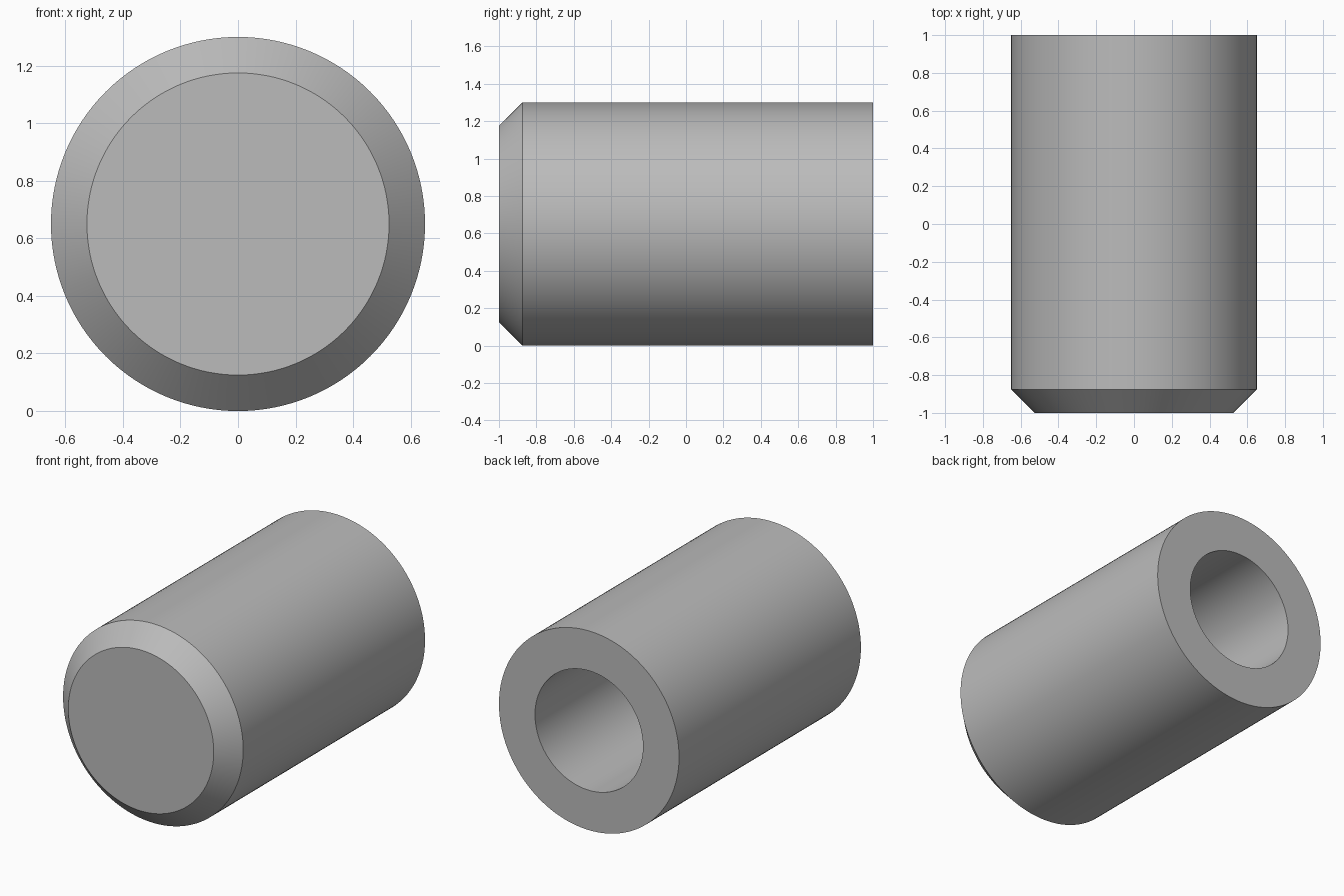
import bpy, bmesh, math
from mathutils import Matrix, Vector

if "Cube" in bpy.data.objects:
    bpy.data.objects.remove(bpy.data.objects["Cube"])

SIDES = 128
RADIUS = 0.65

# Plain grey metal
grey = bpy.data.materials.new("grey metal")
grey.diffuse_color = (0.5, 0.5, 0.5, 1)
grey.use_nodes = True
grey.node_tree.nodes["Principled BSDF"].inputs["Base Color"].default_value = grey.diffuse_color

# Half profile (radius, y): front cap, chamfer, outer wall, rear rim, blind bore
profile = [(0, -1), (0.525, -1), (RADIUS, -0.875), (RADIUS, 1),
           (0.39, 1), (0.39, -0.4), (0, -0.4)]

# Turn the profile around the lengthwise axis
bm = bmesh.new()
verts = [bm.verts.new((r, y, 0)) for r, y in profile]
edges = [bm.edges.new(pair) for pair in zip(verts, verts[1:])]
bmesh.ops.spin(bm, geom=verts + edges, cent=(0, 0, 0), axis=(0, 1, 0),
               angle=math.tau, steps=SIDES, use_duplicate=False)
bmesh.ops.remove_doubles(bm, verts=bm.verts, dist=1e-4)
bmesh.ops.recalc_face_normals(bm, faces=bm.faces)

# Merge the flat fans into clean caps
bmesh.ops.dissolve_limit(bm, angle_limit=math.radians(0.5),
                         verts=bm.verts, edges=bm.edges)
bmesh.ops.transform(bm, matrix=Matrix.Translation(Vector((0, 0, RADIUS))), verts=bm.verts)

mesh = bpy.data.meshes.new("hollow_pin")
bm.to_mesh(mesh)
bm.free()
mesh.materials.append(grey)
pin = bpy.data.objects.new("hollow_pin", mesh)
bpy.context.collection.objects.link(pin)

# Smooth round walls with crisp rims
bpy.context.view_layer.objects.active = pin
pin.select_set(True)
bpy.ops.object.shade_smooth_by_angle(angle=math.radians(30))
